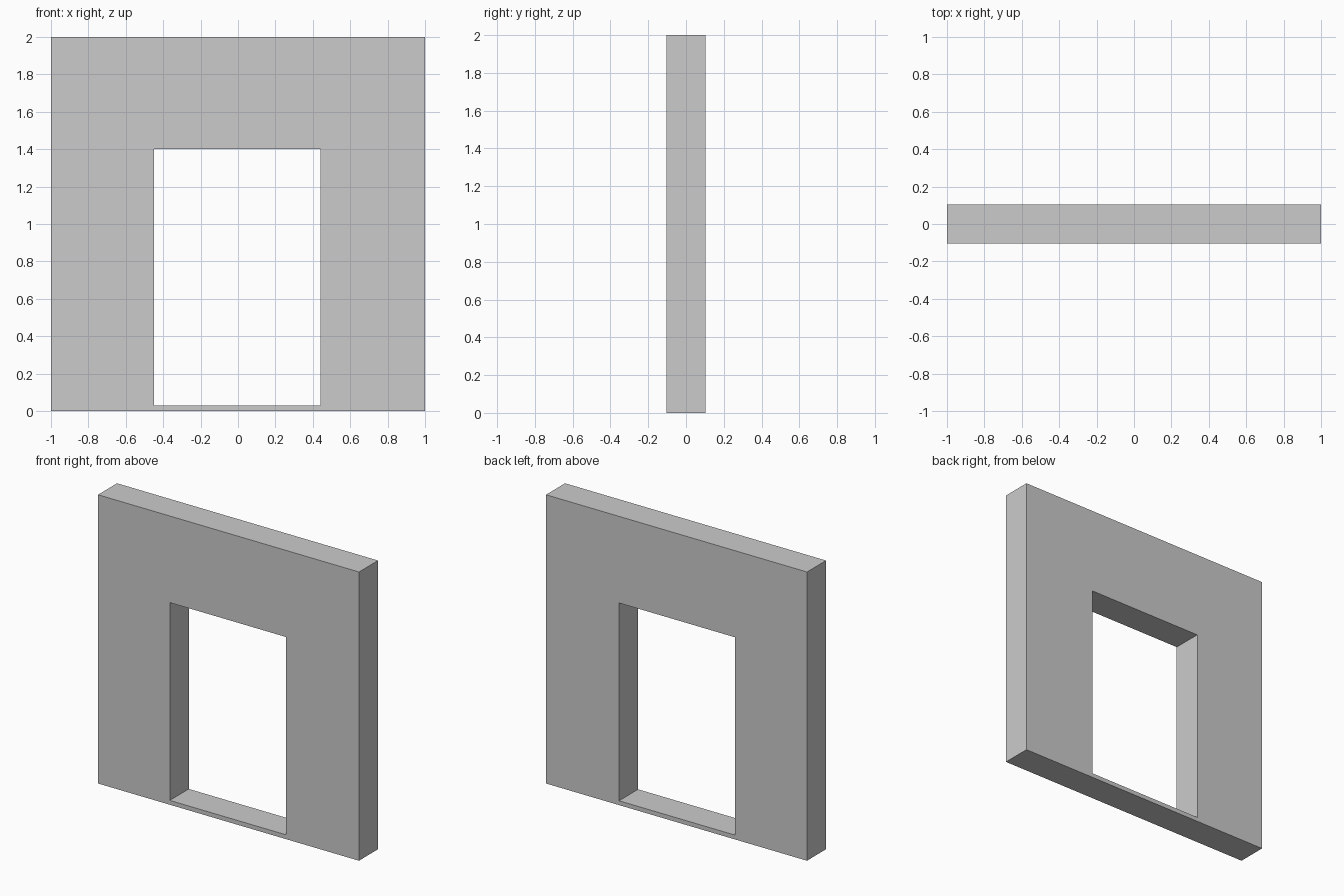
import bpy, bmesh

if "Cube" in bpy.data.objects:
    bpy.data.objects.remove(bpy.data.objects["Cube"])

HALF_DEPTH = 0.104


def rectangle(bm, x0, x1, z0, z1):
    return [bm.verts.new((x, -HALF_DEPTH, z))
            for x, z in ((x0, z0), (x1, z0), (x1, z1), (x0, z1))]


# Wall with a doorway: a ring of quads between outline and opening, extruded back
bm = bmesh.new()
outer = rectangle(bm, -1, 1, 0, 2)
inner = rectangle(bm, -0.45, 0.44, 0.03, 1.4)
ring = []
for i in range(4):
    j = (i + 1) % 4
    ring.append(bm.faces.new((outer[i], outer[j], inner[j], inner[i])))

back = bmesh.ops.extrude_face_region(bm, geom=ring, use_keep_orig=True)
back_verts = [g for g in back["geom"] if isinstance(g, bmesh.types.BMVert)]
bmesh.ops.translate(bm, verts=back_verts, vec=(0, 2 * HALF_DEPTH, 0))
bmesh.ops.recalc_face_normals(bm, faces=bm.faces)

mesh = bpy.data.meshes.new("doorway_wall")
bm.to_mesh(mesh)
bm.free()
bpy.context.collection.objects.link(bpy.data.objects.new("doorway_wall", mesh))
